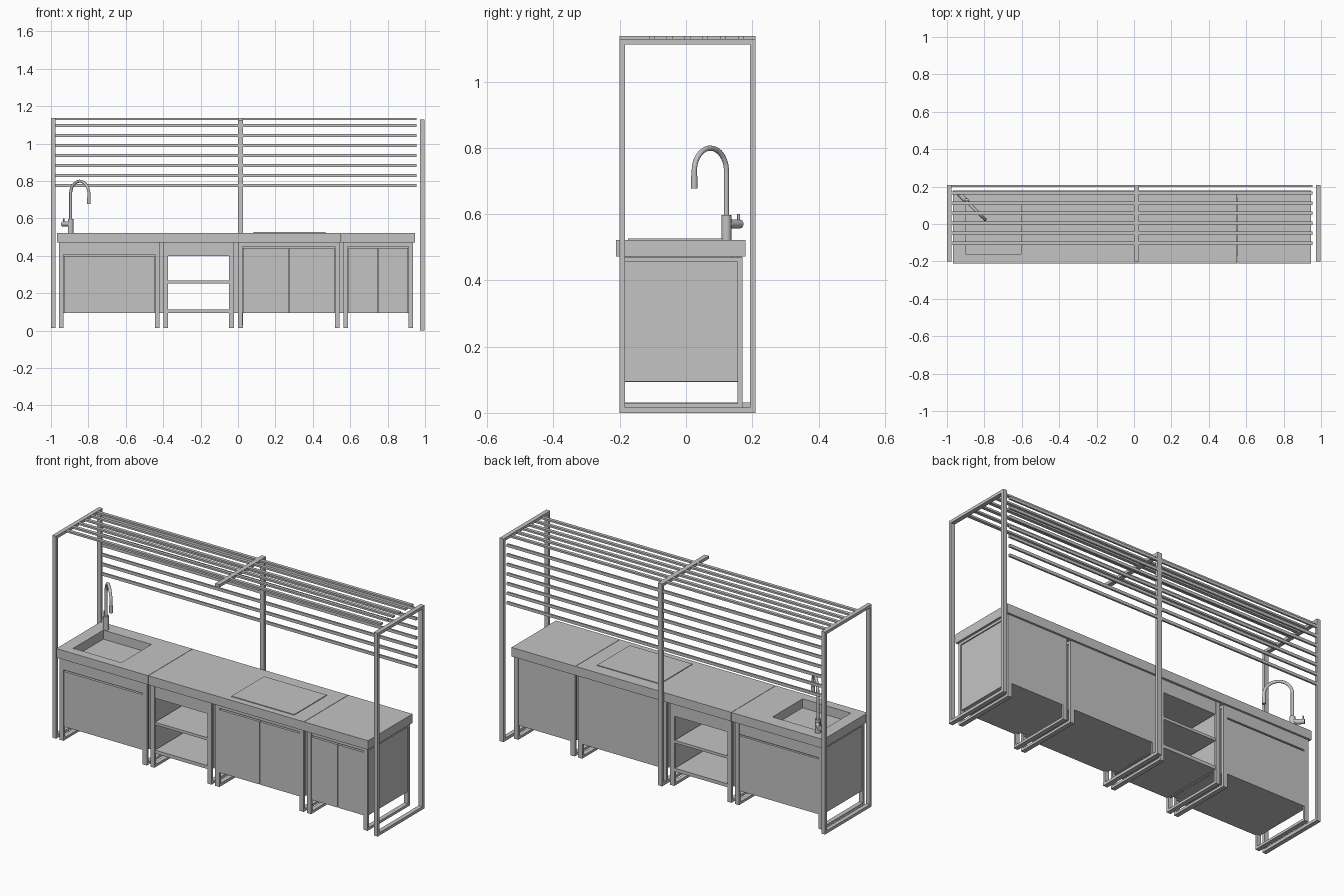
import bpy, bmesh, math
from mathutils import Vector

cube = bpy.data.objects.get("Cube")
if cube:
    bpy.data.objects.remove(cube)

grey = bpy.data.materials.new("plain grey")
grey.use_nodes = True
grey.diffuse_color = (0.55, 0.55, 0.55, 1)
grey.node_tree.nodes["Principled BSDF"].inputs["Base Color"].default_value = (0.55, 0.55, 0.55, 1)


def add_boxes(name, boxes):
    """One object from boxes given as (x range, y range, z range)."""
    bm = bmesh.new()
    for ranges in boxes:
        made = bmesh.ops.create_cube(bm, size=1)["verts"]
        for v in made:
            v.co = [lo + (c + 0.5) * (hi - lo) for c, (lo, hi) in zip(v.co, ranges)]
    mesh = bpy.data.meshes.new(name)
    bm.to_mesh(mesh)
    bm.free()
    mesh.materials.append(grey)
    ob = bpy.data.objects.new(name, mesh)
    bpy.context.collection.objects.link(ob)
    return ob


def add_frame(name, x, ys, zs, t, front=True):
    """Upright rectangular frame in the yz plane; front=False leaves the front post out."""
    y0, y1 = ys
    z0, z1 = zs
    parts = [(x, (y1 - t, y1), zs),
             (x, (y0, y1 - t), (z0, z0 + t)),
             (x, (y0, y1 - t), (z1 - t, z1))]
    if front:
        parts.append((x, (y0, y0 + t), (z0 + t, z1 - t)))
    return add_boxes(name, parts)


def add_rod(name, start, end, radius):
    start, end = Vector(start), Vector(end)
    bpy.ops.mesh.primitive_cylinder_add(vertices=24, radius=radius, depth=(end - start).length,
                                        location=(start + end) / 2)
    ob = bpy.context.object
    ob.rotation_euler = (end - start).to_track_quat("Z", "Y").to_euler()
    ob.name = name
    ob.data.materials.append(grey)
    bpy.ops.object.shade_smooth_by_angle()


# Tall overhead frames
DEPTH = (-0.2, 0.209)
add_frame("right_tall_frame", (-1.0, -0.977), DEPTH, (0.015, 1.138), 0.016)
add_frame("middle_tall_frame", (0.0, 0.026), DEPTH, (0.015, 1.138), 0.016, front=False)
add_frame("left_tall_frame", (0.974, 0.998), DEPTH, (0.0, 1.128), 0.016)

# Slats on the roof and down the back, in two bays
for bay, xs in (("right", (-0.977, 0.0)), ("left", (0.026, 0.955))):
    roof = [(xs, (y - 0.009, y + 0.009), (1.127, 1.137))
            for y in (-0.103 + 0.0537 * i for i in range(6))]
    back = [(xs, (0.198, 0.208), (z - 0.008, z + 0.008))
            for z in (0.777 + 0.0533 * i for i in range(7))]
    add_boxes(bay + "_roof_slats", roof)
    add_boxes(bay + "_back_slats", back)

# Leg frames of the four units
FRONT, BACK = -0.2, 0.17
UNITS = {"sink": (-0.957, -0.42), "shelf": (-0.398, -0.022),
         "hob": (0.0, 0.543), "end": (0.564, 0.936)}
LEG = 0.025
for unit, (x0, x1) in UNITS.items():
    for side, xs in (("right", (x0, x0 + LEG)), ("left", (x1 - LEG, x1))):
        add_frame(f"{unit}_{side}_leg_frame", xs, (FRONT, BACK), (0.015, 0.47), 0.014)

# Worktop slabs
TOP = 0.522
for name, xs in (("sink_worktop", (-0.968, -0.405)), ("middle_worktop", (-0.403, 0.552)),
                 ("end_worktop", (0.554, 0.946))):
    add_boxes(name, [(xs, (-0.211, 0.179), (0.472, TOP))])

# Sink basin cut into the worktop
SINK_X, SINK_Y = (-0.9, -0.604), (-0.16, 0.104)
cutter = add_boxes("sink_cutter", [(SINK_X, SINK_Y, (0.4, 0.6))])
cutter.hide_render = True
cutter.hide_viewport = True
cutter.display_type = "WIRE"
cut = bpy.data.objects["sink_worktop"].modifiers.new("sink_opening", "BOOLEAN")
cut.object = cutter
cut.solver = "EXACT"
add_boxes("sink_floor", [((-0.91, -0.594), (-0.17, 0.114), (0.456, 0.472))])

# Hob plate
add_boxes("hob_plate", [((0.083, 0.468), (-0.175, 0.11), (TOP, TOP + 0.004))])


def add_cabinet(unit, split_z, doors, back_split):
    """Closed body between the leg frames, with shadow gaps round its doors."""
    x0, x1 = UNITS[unit][0] + LEG, UNITS[unit][1] - LEG
    add_boxes(unit + "_cabinet_body", [((x0, x1), (FRONT + 0.016, BACK - 0.014), (0.094, 0.456))])
    gap = 0.003
    width = (x1 - x0) / doors
    fronts = [((x0 + i * width + gap / 2, x0 + (i + 1) * width - gap / 2),
               (FRONT + 0.002, FRONT + 0.018), (0.094, split_z - 0.004)) for i in range(doors)]
    fronts.append(((x0, x1), (FRONT + 0.002, FRONT + 0.018), (split_z + 0.004, 0.472)))
    add_boxes(unit + "_cabinet_fronts", fronts)
    ys = (BACK - 0.016, BACK - 0.002)
    backs = [((x0, x1), ys, (0.094, split_z - 0.004)),
             ((x0, x1), ys, (split_z + 0.004, 0.472))] if back_split else [((x0, x1), ys, (0.094, 0.472))]
    add_boxes(unit + "_cabinet_back", backs)
    # Side panels set inside the leg frames
    for side, xs in (("right", (x0 - LEG + 0.006, x0)), ("left", (x1, x1 + LEG - 0.006))):
        add_boxes(f"{unit}_{side}_panel", [(xs, (FRONT + 0.014, BACK - 0.014), (0.094, 0.456))])


add_cabinet("sink", 0.404, 1, True)
add_cabinet("hob", 0.447, 2, False)
add_cabinet("end", 0.447, 2, False)

# Open shelf unit
sx = (UNITS["shelf"][0] + LEG, UNITS["shelf"][1] - LEG)
inside = (FRONT + 0.004, BACK - 0.004)
add_boxes("shelf_boards", [(sx, inside, zs) for zs in ((0.093, 0.112), (0.252, 0.267))])
add_boxes("shelf_drawer_box", [(sx, inside, (0.4, 0.472))])
add_boxes("shelf_side_panels", [((x, x + 0.012), (FRONT + 0.014, BACK - 0.014), (0.094, 0.456))
                                for x in (sx[0] - 0.018, sx[1] + 0.006)])

# Recessed fillers between the units
add_boxes("unit_gap_fillers", [(xs, (FRONT + 0.03, BACK - 0.03), (0.094, 0.472))
                               for xs in ((-0.426, -0.392), (-0.028, 0.006), (0.537, 0.57))])

# Tap: base, swan neck, spout and side lever
base = Vector((-0.895, 0.122, 0))
tip = Vector((-0.797, 0.025, 0))
reach = tip - base
aim = reach.normalized()
up = Vector((0, 0, 1))
add_rod("tap_base", base + up * TOP, base + up * 0.597, 0.015)
centre = (base + tip) / 2 + up * 0.73
radius = reach.length / 2
arc = [centre + radius * (-math.cos(a) * aim + math.sin(a) * up)
       for a in (math.pi * i / 20 for i in range(21))]
path = [base + up * 0.59] + arc + [tip + up * 0.7]
curve = bpy.data.curves.new("tap_neck", "CURVE")
curve.dimensions = "3D"
curve.bevel_depth = 0.008
curve.bevel_resolution = 3
curve.use_fill_caps = True
line = curve.splines.new("POLY")
line.points.add(len(path) - 1)
for point, co in zip(line.points, path):
    point.co = (*co, 1)
line.use_smooth = True
curve.materials.append(grey)
bpy.context.collection.objects.link(bpy.data.objects.new("tap_neck", curve))
add_rod("tap_spout", tip + up * 0.677, tip + up * 0.715, 0.0095)
add_rod("tap_handle", base + up * 0.57, base - aim * 0.06 + up * 0.57, 0.013)
add_rod("tap_lever", base - aim * 0.052 + up * 0.57, base - aim * 0.052 + up * 0.6, 0.004)
